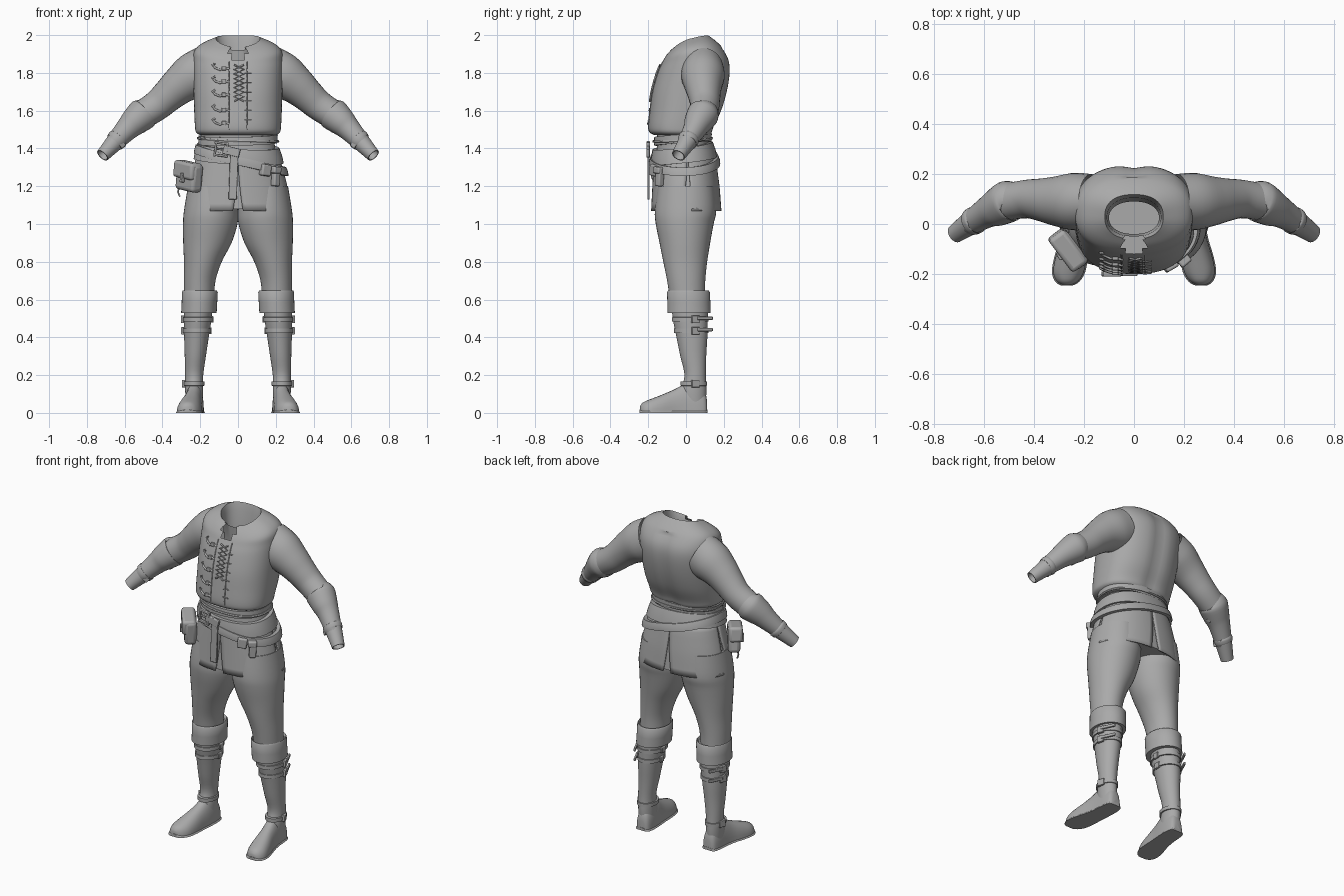
import bpy, bmesh, math
from mathutils import Vector, Matrix, Euler
from mathutils.bvhtree import BVHTree

if "Cube" in bpy.data.objects:
    bpy.data.objects.remove(bpy.data.objects["Cube"])

grey = bpy.data.materials.new("plain_grey")
grey.diffuse_color = (0.4, 0.4, 0.4, 1)
grey.use_nodes = True
grey.node_tree.nodes["Principled BSDF"].inputs["Base Color"].default_value = grey.diffuse_color
full = [2 * math.pi * i / 56 for i in range(56)]

def link(name, data, mirror):
    data.materials.append(grey)
    ob = bpy.data.objects.new(name, data)
    bpy.context.collection.objects.link(ob)
    if mirror:
        ob.modifiers.new("mirror", 'MIRROR').use_mirror_merge = False
    return ob

def finish(name, bm, mirror=False, thick=0, bevel=0):
    bmesh.ops.recalc_face_normals(bm, faces=bm.faces)
    me = bpy.data.meshes.new(name)
    bm.to_mesh(me)
    bm.free()
    for p in me.polygons:
        p.use_smooth = True
    me.set_sharp_from_angle(angle=math.radians(40))
    ob = link(name, me, mirror)
    if thick:
        ob.modifiers.new("thickness", 'SOLIDIFY').thickness = thick
    if bevel:
        m = ob.modifiers.new("bevel", 'BEVEL')
        m.width, m.segments = bevel, 3
    return ob

def smooth_rows(rows, k=4):
    """Catmull-Rom interpolation between rows of numbers."""
    out, n = [], len(rows)
    for i in range(n - 1):
        four = rows[max(i - 1, 0)], rows[i], rows[i + 1], rows[min(i + 2, n - 1)]
        for t in (j / k for j in range(k)):
            out.append([0.5 * (2 * q + (r - p) * t + (2 * p - 5 * q + 4 * r - s) * t * t
                               + (3 * q - p - 3 * r + s) * t ** 3) for p, q, r, s in zip(*four)])
    return out + [list(rows[-1])]

def skin(rings, closed=True, caps=False):
    bm = bmesh.new()
    vs = [[bm.verts.new(p) for p in r] for r in rings]
    n = len(vs[0])
    for a, b in zip(vs, vs[1:]):
        for i in range(n if closed else n - 1):
            j = (i + 1) % n
            bm.faces.new((a[i], a[j], b[j], b[i]))
    if caps:
        bm.faces.new(vs[0])
        bm.faces.new(vs[-1])
    return bm

def power(v, p):
    return math.copysign(abs(v) ** (2 / p), v)

def oval_point(a, z, cx, hx, yf, yb, p=2.0, drop=0):
    s = math.sin(a)
    return Vector((cx + hx * power(math.cos(a), p), (yf + yb) / 2 + (yb - yf) / 2 * power(s, p),
                   z - drop * ((1 - s) / 2) ** 2))

def oval(z, cx, hx, yf, yb, p=2.0, drop=0, n=40):
    return [oval_point(2 * math.pi * i / n, z, cx, hx, yf, yb, p, drop) for i in range(n)]

def boxes(name, items, mirror=False, bevel=0.004):
    """Items are (centre, size, rotation in degrees)."""
    bm = bmesh.new()
    for c, s, r in items:
        e = Euler([math.radians(v) for v in r]).to_matrix().to_4x4()
        bmesh.ops.create_cube(bm, size=1, matrix=Matrix.Translation(c) @ e @ Matrix.Diagonal((*s, 1)))
    finish(name, bm, mirror, bevel=bevel)

def cords(name, lines, r=0.005):
    cu = bpy.data.curves.new(name, 'CURVE')
    cu.dimensions, cu.bevel_depth, cu.bevel_resolution = '3D', r, 1
    for pts in lines:
        sp = cu.splines.new('POLY')
        sp.points.add(len(pts) - 1)
        for q, p in zip(sp.points, pts):
            q.co = (*p, 1)
    link(name, cu, False)

# vest with neck opening, lining, spine groove and front slit
vest_rows = [(1.47, .2, -.165, .13, 0), (1.485, .222, -.193, .14, 0), (1.52, .228, -.2, .152, 0),
             (1.6, .232, -.192, .19, 0), (1.7, .235, -.178, .22, 0), (1.8, .238, -.15, .235, 0),
             (1.87, .238, -.128, .228, .02), (1.93, .23, -.11, .195, .045),
             (1.967, .19, -.085, .16, .05), (1.998, .117, -.06, .118, .06)]
rings = [oval(z, 0, hx, f, b, 2.4, d, 64) for z, hx, f, b, d in smooth_rows(vest_rows)]
rings += [oval(1.95, 0, .108, -.05, .105, 2.2, .03, 64), oval(1.8, 0, .1, -.04, .09, 2.2, 0, 64)]
bm = skin(rings)
for v in bm.verts:
    if v.co.y > .1 and v.co.z < 1.93:
        v.co.y -= .012 * math.exp(-(v.co.x / .04) ** 2)
mids = [(f, f.calc_center_median()) for f in bm.faces]
slit = [f for f, m in mids if abs(m.x) < .042 and m.y < 0 and m.z > 1.87]
bmesh.ops.delete(bm, geom=slit, context='FACES')
vest = finish("vest", bm).data
tree = BVHTree.FromPolygons([v.co for v in vest.vertices], [tuple(p.vertices) for p in vest.polygons])

def on_vest(x, z, off=.003):
    hit = tree.ray_cast(Vector((x, -1, z)), Vector((0, 1, 0)))[0]
    return Vector((x, (hit.y if hit else -.13) - off, z))

# vest front edges, hooks and lacing
hook_z = (1.53, 1.6, 1.68, 1.75, 1.82)
hook = [(-.045, 0), (-.07, .008), (-.095, -.004), (-.12, .006), (-.135, .022), (-.12, .03)]
cords("vest_edge", [[on_vest(x, 1.5 + .03 * i, 0) for i in range(13)] for x in (-.05, .045)], .004)
cords("vest_hooks", [[on_vest(x, z + dz) for x, dz in hook] for z in hook_z], .006)
boxes("hook_plates", [(on_vest(-.075, z + .004), (.025, .014, .022), (0, 0, 0)) for z in hook_z])
cords("lacing", [[on_vest(-.02 + .05 * ((i + k) % 2), 1.65 + .024 * i, .006) for i in range(9)] for k in (0, 1)])
cords("stitches", [[on_vest(.035, z), on_vest(.07, z)] for z in (1.55, 1.6, 1.65, 1.7, 1.75, 1.8)], .003)

# waist, hips and belts share one profile
body_rows = [(1.5, .21, -.17, .135), (1.45, .2, -.16, .125), (1.4, .207, -.165, .14),
             (1.33, .228, -.172, .16), (1.2, .262, -.178, .178), (1.07, .285, -.185, .188)]

def body(a, z, off=0):
    for u, v in zip(body_rows, body_rows[1:]):
        if z >= v[0]:
            break
    t = (z - u[0]) / (v[0] - u[0])
    hx, f, b = (u[i] + (v[i] - u[i]) * t for i in (1, 2, 3))
    return oval_point(a, z, 0, hx + off, f - off, b + off, 2.25)

def belt(name, z0, z1, off, tilt, lean):
    levels = (z0, -.01), (z0, off), ((z0 + z1) / 2, off + .003), (z1, off), (z1, -.01)
    finish(name, skin([[body(a, min(z + tilt * math.cos(a) + lean * math.sin(a), 1.5), o) for a in full]
                       for z, o in levels]))

finish("hips", skin([[body(a, 1.5 - .035 * k, -.01) for a in full] for k in range(13)], caps=True))
belt("waist_sash", 1.425, 1.47, .006, .004, .01)
belt("sash_cord", 1.44, 1.452, .014, -.008, .008)
belt("hip_band", 1.335, 1.415, .012, -.012, .02)
belt("slanted_belt", 1.315, 1.36, .02, -.06, .005)

# four skirt panels with slits: start and end angles at top, then at hem
for name, a0, a1, b0, b1 in (("skirt_front_left", -90, 3, -86, -8), ("skirt_front_right", -183, -90, -172, -94),
                             ("skirt_back_left", 5, 90, 7, 86), ("skirt_back_right", 90, 175, 94, 173)):
    rings = []
    for t in (k / 8 for k in range(9)):
        s, e = a0 + (b0 - a0) * t * t, a1 + (b1 - a1) * t * t
        rings.append([body(math.radians(s + (e - s) * i / 20), 1.37 - .3 * t) for i in range(21)])
    finish(name, skin(rings, closed=False), thick=.006)

# buckle, hanging strap end and belt pouches
boxes("belt_buckle", [((-.09 + dx, -.2, 1.395 + dz), s, (0, 8, 0)) for dx, dz, s in
                      ((-.03, 0, (.012, .02, .075)), (.03, 0, (.012, .02, .075)),
                       (0, .033, (.07, .02, .012)), (0, -.033, (.07, .02, .012)), (0, 0, (.05, .012, .01)))])
boxes("belt_knot", [((-.035, -.2, 1.385), (.09, .018, .045), (0, 14, 0))])
boxes("hanging_strap", [((-.024, -.198, 1.255), (.044, .012, .25), (0, 2, 0))])
boxes("pouch", [((-.258, -.1, 1.25), (.16, .07, .15), (0, 8, -53))], bevel=.02)
boxes("pouch_flap", [((-.266, -.105, 1.285), (.165, .078, .09), (0, 8, -53))], bevel=.016)
boxes("pouch_clasp", [((-.295, -.13, 1.245), (.02, .02, .05), (0, 8, -53))])
cords("pouch_tie", [[(-.31, -.06, 1.2), (-.318, -.06, 1.17), (-.308, -.062, 1.145)]])
boxes("small_pouch", [((.145, -.165, 1.285), (.055, .04, .06), (0, 8, 30)),
                      ((.2, -.14, 1.25), (.04, .035, .1), (0, 4, 40)),
                      ((.2, -.145, 1.285), (.05, .042, .035), (0, 4, 40))], bevel=.008)

# sleeves and bracers swept along the arm
def limb(name, rows, inner=0):
    rows, rings = smooth_rows(rows), []
    for i, (x, y, z, ry, rv) in enumerate(rows):
        t = (Vector(rows[min(i + 1, len(rows) - 1)][:3]) - Vector(rows[max(i - 1, 0)][:3])).normalized()
        u = Vector((0, 1, 0))
        u = (u - t * u.dot(t)).normalized()
        v, c = u.cross(t), Vector((x, y, z))
        rings.append([c + u * ry * math.cos(a) + v * rv * math.sin(a) for a in full[::2]])
    if inner:  # open end turned inward
        rings.append([c + (p - c) * .85 for p in rings[-1]])
        rings.append([p - t * inner for p in rings[-1]])
    finish(name, skin(rings), mirror=True)

limb("sleeve", [(.17, .09, 1.815, .11, .128), (.24, .09, 1.782, .115, .122), (.31, .092, 1.733, .1, .102),
                (.37, .097, 1.68, .086, .088), (.43, .1, 1.627, .077, .08), (.52, .087, 1.568, .074, .076)])
limb("bracer", [(.495, .093, 1.588, .07, .07), (.503, .091, 1.582, .084, .086), (.55, .065, 1.54, .075, .075),
                (.59, .045, 1.5, .061, .062), (.66, 0, 1.425, .047, .047), (.717, -.04, 1.363, .037, .036)], .08)
limb("bracer_strap", [(.635, .016, 1.452, .05, .05), (.637, .015, 1.45, .056, .056),
                      (.651, .006, 1.435, .053, .053), (.653, .005, 1.433, .048, .048)])
boxes("bracer_buckle", [((.615, -.02, 1.42), (.03, .02, .03), (0, 45, -30)),
                        ((.5, .06, 1.495), (.025, .02, .02), (0, 35, 0))], mirror=True)

# trousers, boot shafts, folded cuffs and straps
def leg(name, rows, k=4):
    finish(name, skin([oval(*r) for r in smooth_rows(rows, k)], caps=True), mirror=True)

leg("trouser_leg", [(1.2, .14, .125, -.15, .15), (1.07, .143, .143, -.165, .16), (1.0, .147, .144, -.16, .146),
                    (.9, .162, .128, -.14, .128), (.8, .186, .1, -.12, .112), (.7, .203, .084, -.1, .102),
                    (.6, .207, .08, -.085, .1)])
leg("boot_shaft", [(.6, .21, .076, -.08, .117), (.5, .213, .073, -.07, .115), (.4, .22, .065, -.05, .113),
                   (.3, .226, .056, -.03, .107), (.2, .232, .048, -.008, .105), (.12, .232, .048, -.025, .108),
                   (.04, .23, .044, -.02, .104)])
leg("boot_cuff", [(.635, .204, .084, -.09, .11), (.648, .203, .09, -.095, .12), (.64, .202, .095, -.1, .126),
                  (.585, .204, .094, -.099, .129), (.53, .207, .094, -.098, .131), (.53, .21, .075, -.075, .115)], 1)
for n, (z, cx, hx, f, b) in enumerate(((.495, .213, .079, -.075, .12), (.435, .217, .074, -.063, .12),
                                       (.155, .232, .055, -.03, .112)), 1):
    leg(f"boot_strap_{n}", [(z + dz, cx, hx + o, f - o, b + o) for dz, o in
                            ((-.012, -.01), (-.011, 0), (.011, 0), (.012, -.01))], 1)
    parts = [((cx + hx - .006, .05, z), (.022, .042, .04), (0, 0, 20)),
             ((cx + hx - .018, .1, z + .006), (.012, .09, .018), (0, 0, 25)),
             ((cx - hx + .004, .03, z), (.016, .035, .035), (0, 0, 0))]
    boxes(f"boot_buckle_{n}", parts if n < 3 else parts[:1], mirror=True)

# foot of boot: flat-bottomed sections from heel to toe
foot_rows = [(.112, .228, .025, .06), (.1, .228, .04, .11), (.06, .229, .048, .15), (0, .232, .05, .155),
             (-.06, .24, .053, .125), (-.13, .252, .062, .095), (-.19, .262, .062, .072),
             (-.228, .267, .044, .055), (-.243, .269, .02, .035)]
for name, grow, top in (("boot_foot", 0, 1), ("boot_sole", .005, .018)):
    rings = [[(cx + (hw + grow) * power(math.cos(a), 2.3), y * (1 + 2 * grow),
               min(h, top) * power(max(0, math.sin(a)), 2.3)) for a in full[::2]]
             for y, cx, hw, h in smooth_rows(foot_rows, 3)]
    finish(name, skin(rings, caps=True), mirror=True)
